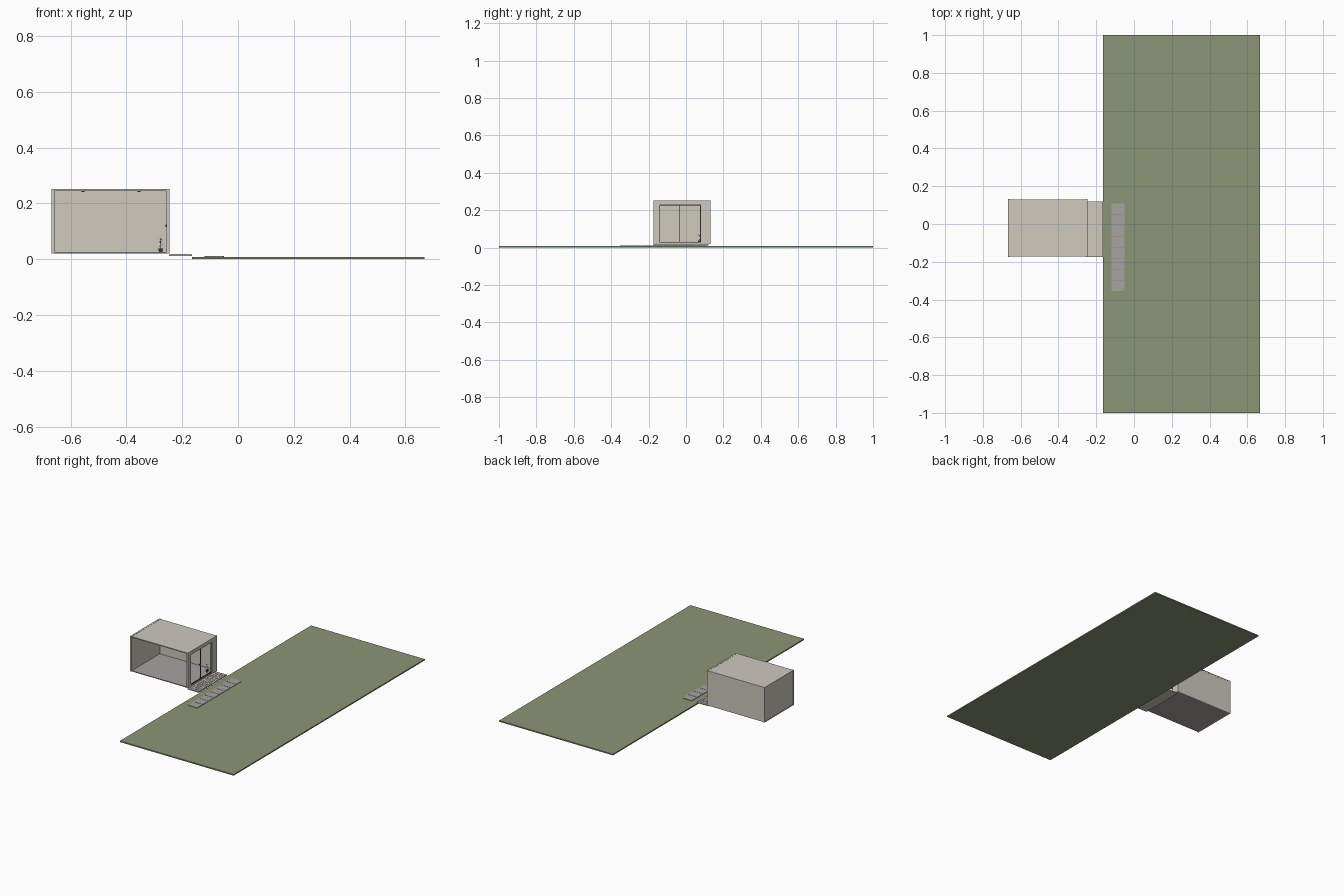
import bpy, bmesh, math, random
from mathutils import Matrix, Vector

random.seed(4)
if "Cube" in bpy.data.objects:
    bpy.data.objects.remove(bpy.data.objects["Cube"], do_unlink=True)


def material(name, r, g, b):
    m = bpy.data.materials.new(name)
    m.use_nodes = True
    m.diffuse_color = (r, g, b, 1)
    m.node_tree.nodes["Principled BSDF"].inputs["Base Color"].default_value = (r, g, b, 1)
    return m


plaster = material("beige plaster", 0.62, 0.585, 0.51)
grass = material("lawn green", 0.26, 0.305, 0.18)
stone = material("stone grey", 0.385, 0.37, 0.355)
metal = material("dark frame", 0.06, 0.058, 0.052)
leaf = material("leaf green", 0.035, 0.06, 0.025)


def finish(name, bm, mat):
    mesh = bpy.data.meshes.new(name)
    bm.to_mesh(mesh)
    bm.free()
    mesh.materials.append(mat)
    ob = bpy.data.objects.new(name, mesh)
    bpy.context.collection.objects.link(ob)
    return ob


def add_box(bm, x, y, z):
    """Add a box given as (min, max) on each axis."""
    size = [b - a for a, b in (x, y, z)]
    mid = [(a + b) / 2 for a, b in (x, y, z)]
    mat = Matrix.Translation(mid) @ Matrix.Diagonal((*size, 1))
    return bmesh.ops.create_cube(bm, size=1, matrix=mat)["verts"]


def box(name, x, y, z, mat):
    bm = bmesh.new()
    add_box(bm, x, y, z)
    return finish(name, bm, mat)


def frame(name, x, y, z, side, top, mat):
    """Rectangular border standing across the x axis."""
    bm = bmesh.new()
    (y0, y1), (z0, z1) = y, z
    add_box(bm, x, (y0, y0 + side[0]), z)
    add_box(bm, x, (y1 - side[1], y1), z)
    inner = (y0 + side[0], y1 - side[1])
    add_box(bm, x, inner, (z0, z0 + top[0]))
    add_box(bm, x, inner, (z1 - top[1], z1))
    return finish(name, bm, mat)


# Main extents of the pavilion
X0, X1 = -0.668, -0.245
Y0, Y1 = -0.175, 0.132
Z0, Z1 = 0.02, 0.252
T = 0.011

# Lawn
box("lawn", (-0.165, 0.668), (-1, 1), (0, 0.008), grass)

# Pavilion shell, open towards the front
inside = (X0 + T, X1 - T)
box("floor", inside, (Y0 + 0.002, Y1 - T), (Z0, Z0 + 0.005), stone)
box("roof", inside, (Y0 + 0.002, Y1 - 0.002), (Z1 - 0.007, Z1 - 0.001), plaster)
box("back_wall", inside, (Y1 - T, Y1 - 0.003), (Z0, Z1 - 0.007), plaster)
box("end_wall", (X0 + 0.003, X0 + T), (Y0 + 0.004, Y1 - 0.004),
    (Z0 + 0.004, Z1 - 0.004), plaster)
frame("end_wall_rim", (X0, X0 + T), (Y0, Y1), (Z0, Z1),
      (0.004, 0.004), (0.004, 0.004), plaster)
frame("entrance_wall", (X1 - T, X1), (Y0, Y1), (Z0, Z1),
      (0.032, 0.053), (0.007, 0.022), plaster)

# Sliding door frame, centre stile and handle
frame("door_frame", (X1 - 0.009, X1 - 0.003), (Y0 + 0.032, Y1 - 0.053),
      (Z0 + 0.007, Z1 - 0.022), (0.004, 0.004), (0.004, 0.004), metal)
box("door_stile", (X1 - 0.008, X1 - 0.004), (-0.034, -0.031),
    (Z0 + 0.011, Z1 - 0.026), metal)
box("door_handle", (X1 - 0.015, X1 - 0.009), (-0.036, -0.034), (0.115, 0.125), metal)

# Ceiling lamps
bm = bmesh.new()
for x in (-0.555, -0.355):
    bmesh.ops.create_cone(bm, cap_ends=True, segments=12, radius1=0.005, radius2=0.005,
                          depth=0.004, matrix=Matrix.Translation((x, -0.02, Z1 - 0.009)))
finish("ceiling_lamps", bm, metal)

# Entrance terrace: slab with a grid of pavers
box("terrace_slab", (X1 - 0.003, -0.165), (Y0, 0.12), (0.011, 0.0175), plaster)
bm = bmesh.new()
cols, rows = 5, 18
dx, dy = (-0.165 - X1) / cols, (0.12 - Y0) / rows
gap = 0.0008
for i in range(cols):
    for j in range(rows):
        x, y = X1 + i * dx, Y0 + j * dy
        add_box(bm, (x + gap, x + dx - gap), (y + gap, y + dy - gap), (0.0175, 0.0187))
finish("terrace_pavers", bm, plaster)

# Row of stepping stones with clipped corners
bm = bmesh.new()
step = 0.0582
for i in range(8):
    y = -0.355 + i * step
    verts = add_box(bm, (-0.12, -0.05), (y + 0.001, y + step - 0.001), (0.007, 0.011))
    upright = {e for v in verts for e in v.link_edges
               if abs(e.verts[0].co.z - e.verts[1].co.z) > 0.001}
    bmesh.ops.bevel(bm, geom=list(upright), offset=0.006, segments=2,
                    profile=0.5, affect='EDGES')
finish("stepping_stones", bm, stone)

# Potted plant inside the entrance
PX, PY = -0.277, 0.072
bm = bmesh.new()
bmesh.ops.create_cone(bm, cap_ends=True, segments=12, radius1=0.006, radius2=0.008,
                      depth=0.014, matrix=Matrix.Translation((PX, PY, Z0 + 0.012)))
finish("plant_pot", bm, metal)

bm = bmesh.new()
add_box(bm, (PX - 0.0007, PX + 0.0007), (PY - 0.0007, PY + 0.0007), (Z0 + 0.018, 0.076))
for i in range(14):
    angle = i * 2.4
    base = Vector((PX, PY, 0.043 + i * 0.0024))
    out = Vector((math.cos(angle), math.sin(angle), random.uniform(0.1, 0.6))) * 0.01
    across = Vector((-math.sin(angle), math.cos(angle), 0)) * 0.0025
    points = (base, base + out * 0.5 + across, base + out, base + out * 0.5 - across)
    bm.faces.new([bm.verts.new(p) for p in points])
finish("plant_leaves", bm, leaf)
